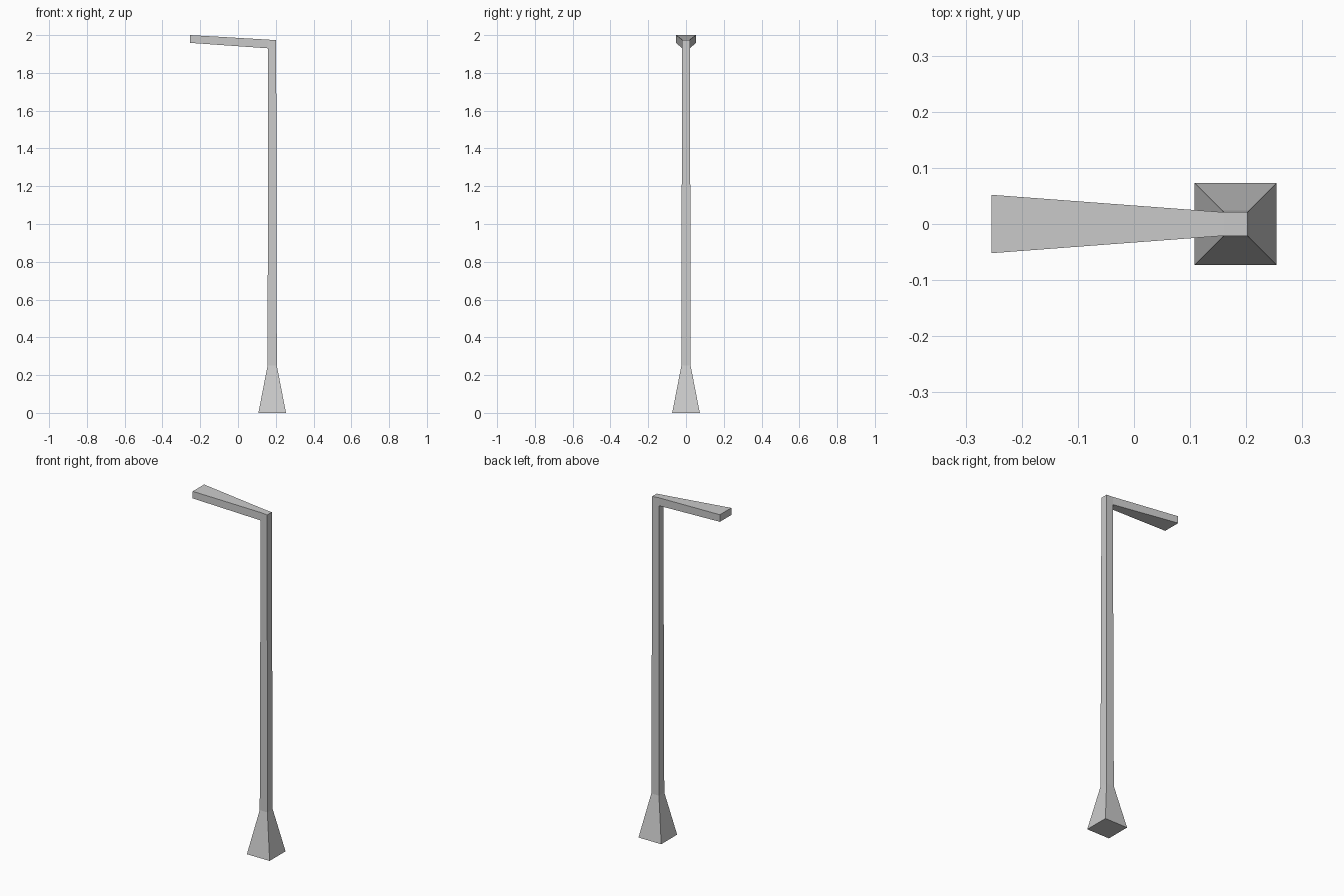
import bpy, bmesh

if "Cube" in bpy.data.objects:
    bpy.data.objects.remove(bpy.data.objects["Cube"])

CX = 0.181  # post axis


def square(bm, half, z_in, z_out):
    """Square ring round the post; z_in on the arm side, z_out opposite."""
    return [bm.verts.new((CX + sx * half, sy * half, z_in if sx < 0 else z_out))
            for sx, sy in ((-1, -1), (1, -1), (1, 1), (-1, 1))]


bm = bmesh.new()

# Flared foot, tapering post and elbow block
rings = [square(bm, 0.073, 0, 0),
         square(bm, 0.0245, 0.25, 0.25),
         square(bm, 0.021, 1.93, 1.93),
         square(bm, 0.021, 1.976, 1.973)]
bm.faces.new(rings[0][::-1])
bm.faces.new(rings[-1])
elbow_face = None
for low, high in zip(rings, rings[1:]):
    for i in range(4):
        j = (i + 1) % 4
        face = bm.faces.new((low[i], low[j], high[j], high[i]))
        if i == 3:
            elbow_face = face  # last one is the arm side of the elbow

# Lamp arm: extrude the elbow's side, widening towards the tip
tip = bmesh.ops.extrude_discrete_faces(bm, faces=[elbow_face])["faces"][0]
for v in tip.verts:
    v.co.x = -0.254
    v.co.y = 0.052 if v.co.y > 0 else -0.052
    v.co.z = 2.0 if v.co.z > 1.95 else 1.959

bmesh.ops.recalc_face_normals(bm, faces=bm.faces)
mesh = bpy.data.meshes.new("street_lamp")
bm.to_mesh(mesh)
bm.free()
bpy.context.collection.objects.link(bpy.data.objects.new("street_lamp", mesh))
